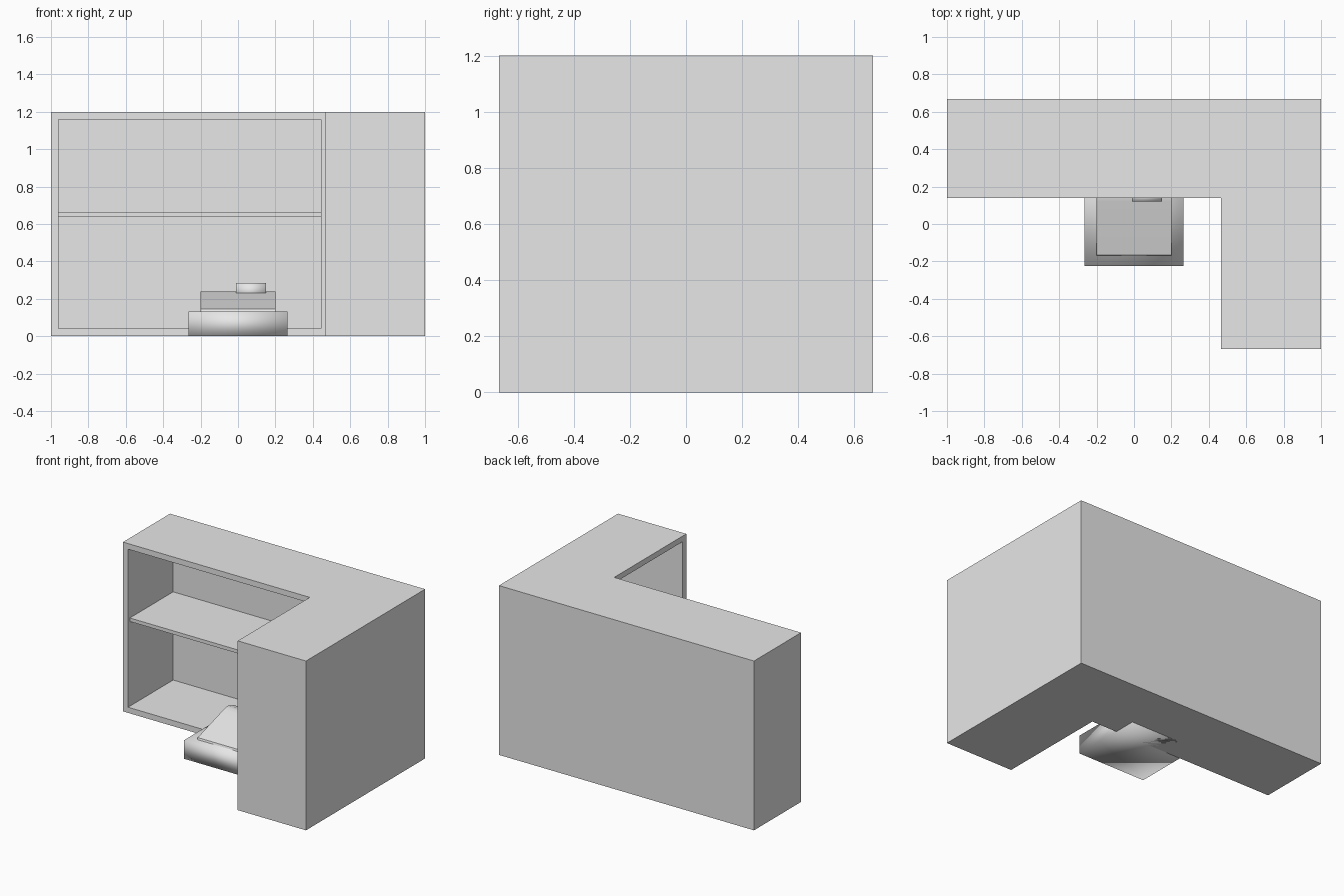
import bpy
import bmesh

cube = bpy.data.objects.get("Cube")
if cube:
    bpy.data.objects.remove(cube, do_unlink=True)

# One plain grey for everything
grey = bpy.data.materials.new("light_grey")
grey.use_nodes = True
grey.diffuse_color = (0.8, 0.8, 0.8, 1)
grey.node_tree.nodes["Principled BSDF"].inputs["Base Color"].default_value = (0.8, 0.8, 0.8, 1)


def prism(name, profile, place, low, high, smooth=False):
    """Extrude a 2D profile from low to high; place maps (u, v, w) to 3D."""
    bm = bmesh.new()
    verts = [bm.verts.new(place(u, v, low)) for u, v in profile]
    face = bm.faces.new(verts)
    result = bmesh.ops.extrude_face_region(bm, geom=[face])
    shift = [b - a for a, b in zip(place(0, 0, low), place(0, 0, high))]
    moved = [g for g in result["geom"] if isinstance(g, bmesh.types.BMVert)]
    bmesh.ops.translate(bm, verts=moved, vec=shift)
    bmesh.ops.recalc_face_normals(bm, faces=bm.faces)
    for f in bm.faces:
        f.smooth = smooth
    mesh = bpy.data.meshes.new(name)
    bm.to_mesh(mesh)
    bm.free()
    mesh.materials.append(grey)
    obj = bpy.data.objects.new(name, mesh)
    bpy.context.collection.objects.link(obj)
    return obj


def upright(u, v, w):
    return (u, v, w)


def sideways(u, v, w):
    return (w, u, v)


def box(name, x, y, z, smooth=False):
    outline = [(x[0], y[0]), (x[1], y[0]), (x[1], y[1]), (x[0], y[1])]
    return prism(name, outline, upright, z[0], z[1], smooth)


# Main sizes
DEEP = 0.667      # half depth
TOP = 1.2
INNER_X, INNER_Y = 0.465, 0.14
WALL, THIN = 0.04, 0.022

# L-shaped counter body
body = prism("counter_body",
             [(-1, DEEP), (-1, INNER_Y), (INNER_X, INNER_Y),
              (INNER_X, -DEEP), (1, -DEEP), (1, DEEP)],
             upright, 0, TOP)

# Open storage bays on the two inner sides
back_x = (-1 + WALL, INNER_X - THIN)
back_y = (INNER_Y, DEEP - THIN)
side_x = (INNER_X, 1 - THIN)
side_y = (-DEEP + WALL, INNER_Y - THIN)
bay_z = (WALL, TOP - WALL)
cutters = [
    box("back_bay_cutter", back_x, (back_y[0] - 0.1, back_y[1]), bay_z),
    box("side_bay_cutter", (side_x[0] - 0.1, side_x[1]), side_y, bay_z),
]
for cutter in cutters:
    cutter.hide_render = True
    cutter.hide_viewport = True
    mod = body.modifiers.new(cutter.name, 'BOOLEAN')
    mod.operation = 'DIFFERENCE'
    mod.solver = 'EXACT'
    mod.object = cutter

# Shelves, set slightly back from the openings
shelf_z = (0.64, 0.665)
box("back_shelf", back_x, (back_y[0] + 0.02, back_y[1]), shelf_z)
box("side_shelf", (side_x[0] + 0.02, side_x[1]), side_y, shelf_z)

# Cash register: drawer base, sloped keyboard, small display
box("register_base", (-0.265, 0.265), (-0.225, 0.3), (0, 0.132), True)
prism("register_keyboard",
      [(-0.17, 0.13), (-0.165, 0.145), (0.12, 0.232), (0.15, 0.24),
       (0.18, 0.24), (0.24, 0.22), (0.25, 0.13)],
      sideways, -0.2, 0.2, True)
box("register_display", (-0.01, 0.15), (0.12, 0.17), (0.2, 0.285), True)

# Keep the keyboard's end caps crisp while its slope stays smooth
keyboard = bpy.data.objects["register_keyboard"]
bpy.ops.object.select_all(action='DESELECT')
keyboard.select_set(True)
bpy.context.view_layer.objects.active = keyboard
bpy.ops.object.shade_smooth_by_angle()
